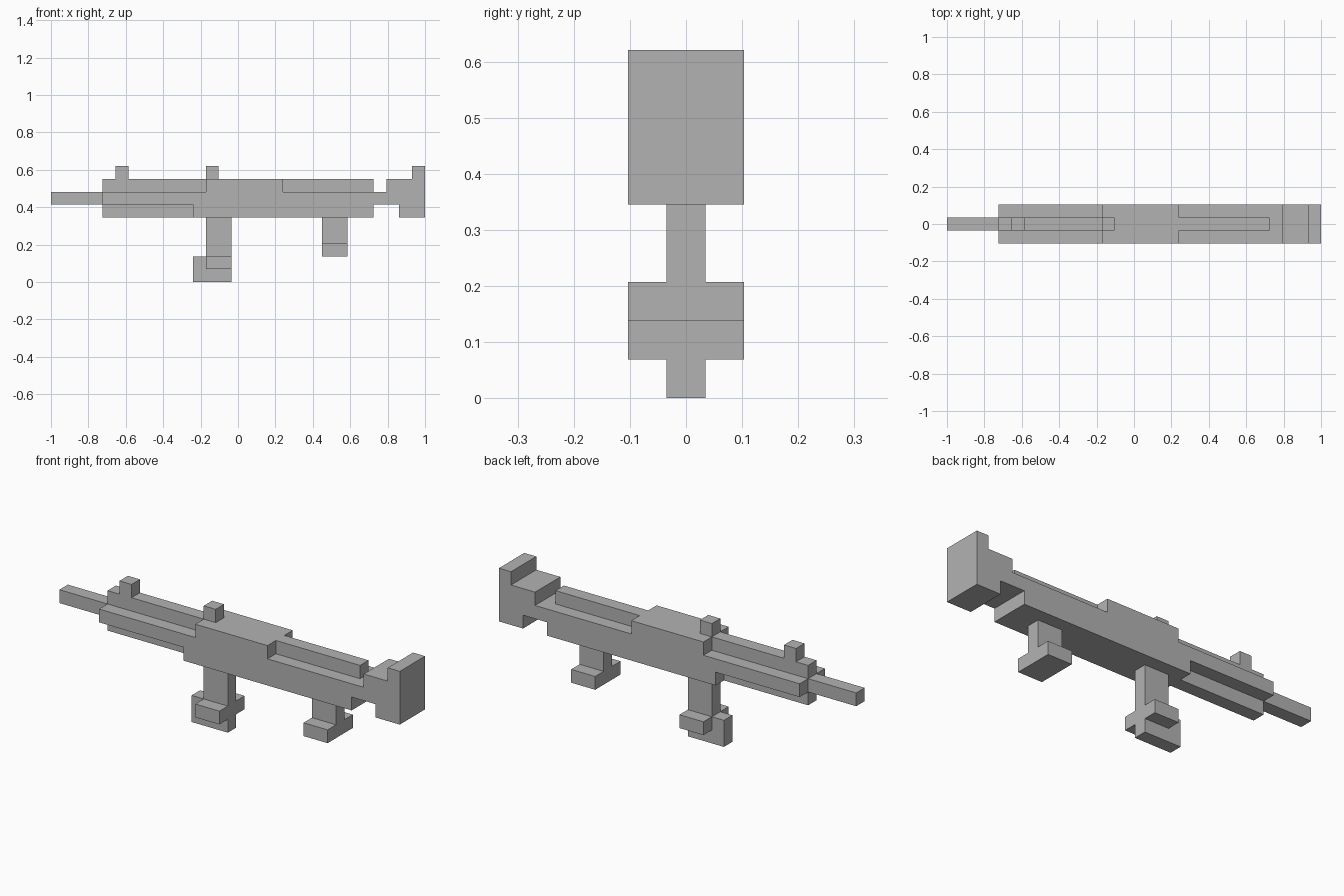
import bpy
import bmesh

if "Cube" in bpy.data.objects:
    bpy.data.objects.remove(bpy.data.objects["Cube"], do_unlink=True)

# The whole model sits on a block grid, 29 units long
UNIT = 2 / 29
WIDE = 1.5
NARROW = 0.5

grey = bpy.data.materials.new("plain_grey")
grey.use_nodes = True
COLOUR = (0.45, 0.45, 0.45, 1)
grey.diffuse_color = COLOUR
grey.node_tree.nodes["Principled BSDF"].inputs["Base Color"].default_value = COLOUR


def extrude_profile(name, points, y0, y1):
    """Extrude a side profile of (x, z) grid points between two y values."""
    bm = bmesh.new()
    verts = [bm.verts.new((x * UNIT - 1, y0 * UNIT, z * UNIT)) for x, z in points]
    face = bm.faces.new(verts)
    result = bmesh.ops.extrude_face_region(bm, geom=[face])
    moved = [g for g in result["geom"] if isinstance(g, bmesh.types.BMVert)]
    bmesh.ops.translate(bm, verts=moved, vec=(0, (y1 - y0) * UNIT, 0))
    bmesh.ops.recalc_face_normals(bm, faces=bm.faces)
    mesh = bpy.data.meshes.new(name)
    bm.to_mesh(mesh)
    bm.free()
    mesh.materials.append(grey)
    obj = bpy.data.objects.new(name, mesh)
    bpy.context.collection.objects.link(obj)
    return obj


def block(name, x0, x1, z0, z1, y0=-NARROW, y1=NARROW):
    return extrude_profile(name, [(x0, z0), (x1, z0), (x1, z1), (x0, z1)], y0, y1)


# Full-width body with the stepped stock at its rear end
extrude_profile("body_and_stock", [
    (4, 6), (11, 6), (11, 5), (25, 5), (25, 6), (27, 6), (27, 5), (29, 5), (29, 9),
    (28, 9), (28, 8), (26, 8), (26, 7), (18, 7), (18, 8), (12, 8), (12, 7), (4, 7),
], -WIDE, WIDE)

# Barrel and narrow rails
block("barrel", 0, 4, 6, 7)
block("lower_rail", 4, 11, 5, 6)
block("upper_front_rail", 4, 12, 7, 8)
block("upper_rear_rail", 18, 25, 7, 8)

# Sights
block("front_sight", 5, 6, 8, 9)
block("rear_sight", 12, 13, 8, 9)

# Front leg: narrow post with a forward foot and a lug on each side
extrude_profile("front_leg", [(11, 0), (14, 0), (14, 5), (12, 5), (12, 2), (11, 2)],
                -NARROW, NARROW)
block("front_leg_lug_left_side", 12, 14, 1, 2, NARROW, WIDE)
block("front_leg_lug_right_side", 12, 14, 1, 2, -WIDE, -NARROW)

# Rear leg: narrow post on a wide base
block("rear_leg_post", 21, 23, 3, 5)
block("rear_leg_base", 21, 23, 2, 3, -WIDE, WIDE)
